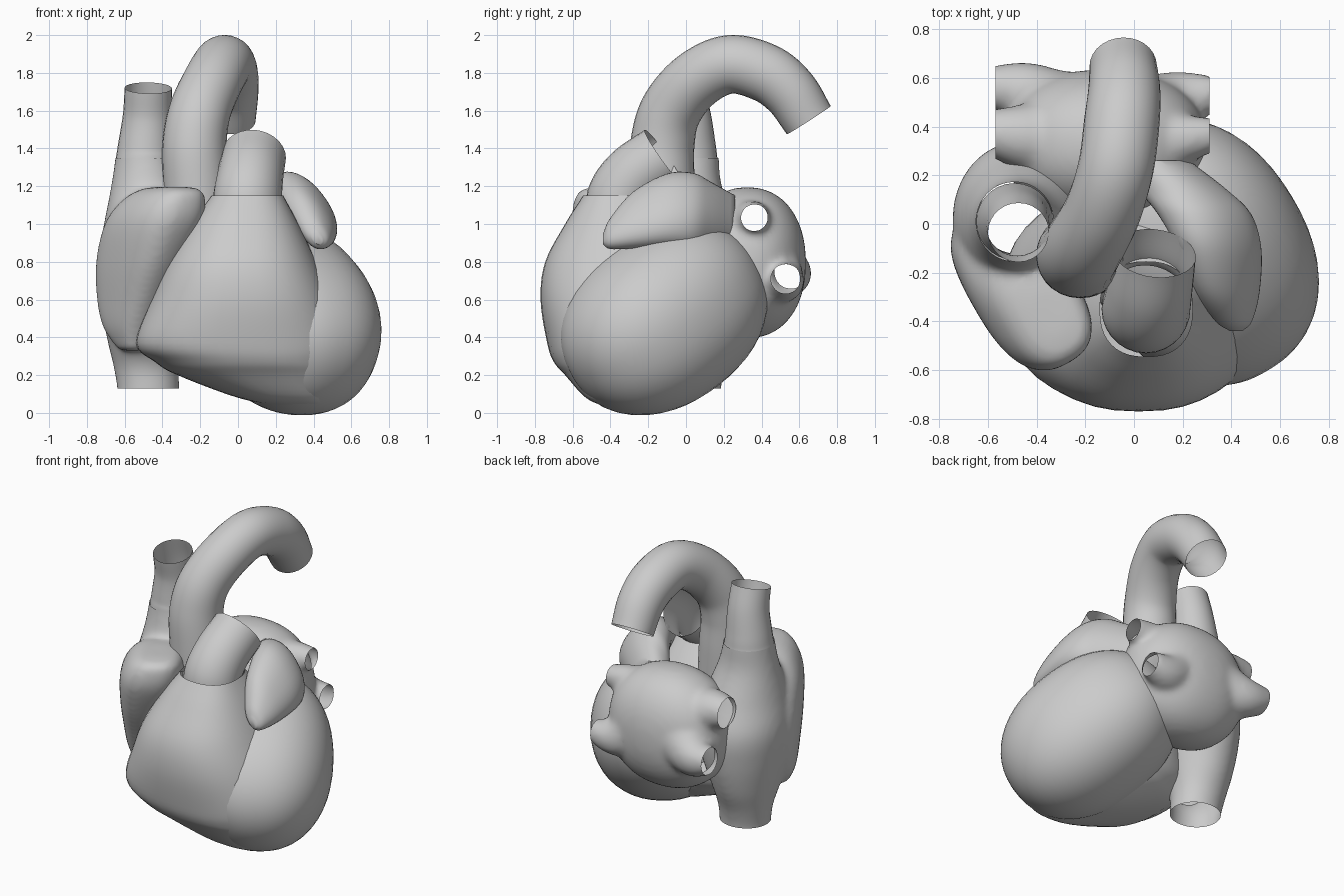
import bpy, bmesh, math
from mathutils import Vector

if "Cube" in bpy.data.objects:
    bpy.data.objects.remove(bpy.data.objects["Cube"])

X, Y, Z = Vector((1, 0, 0)), Vector((0, 1, 0)), Vector((0, 0, 1))


def smooth_rows(rows, steps=5):
    """Catmull-Rom interpolation through tuples of numbers."""
    ext = [[2 * a - b for a, b in zip(rows[0], rows[1])], *rows,
           [2 * a - b for a, b in zip(rows[-1], rows[-2])]]
    out = []
    for i in range(1, len(ext) - 2):
        for s in range(steps):
            t = s / steps
            out.append([b + 0.5 * t * (c - a + t * (2 * a - 5 * b + 4 * c - d + t * (3 * (b - c) + d - a)))
                        for a, b, c, d in zip(*ext[i - 1:i + 3])])
    return out + [list(rows[-1])]


def finish(name, bm, angle=50):
    bmesh.ops.recalc_face_normals(bm, faces=bm.faces)
    mesh = bpy.data.meshes.new(name)
    bm.to_mesh(mesh)
    bm.free()
    ob = bpy.data.objects.new(name, mesh)
    bpy.context.collection.objects.link(ob)
    bpy.ops.object.select_all(action='DESELECT')
    ob.select_set(True)
    bpy.context.view_layer.objects.active = ob
    bpy.ops.object.shade_smooth_by_angle(angle=math.radians(angle))
    return ob


def skin(name, rings, p=2.0, cap_start=False, cap_end=False, n=40):
    """Bridge superelliptic rings given as (centre, half-axis u, half-axis v)."""
    bm = bmesh.new()
    loops = []
    for c, u, v in rings:
        loop = []
        for k in range(n):
            a = 2 * math.pi * k / n
            cu, sv = math.cos(a), math.sin(a)
            cu = math.copysign(abs(cu) ** (2 / p), cu)
            sv = math.copysign(abs(sv) ** (2 / p), sv)
            loop.append(bm.verts.new(c + u * cu + v * sv))
        loops.append(loop)
    for a, b in zip(loops, loops[1:]):
        for k in range(n):
            bm.faces.new((a[k], a[(k + 1) % n], b[(k + 1) % n], b[k]))
    if cap_start:
        bm.faces.new(loops[0])
    if cap_end:
        bm.faces.new(loops[-1])
    return finish(name, bm)


def stack(name, rows, u=X, v=Y, **kw):
    """Loft of horizontal sections (z, cx, cy, half size u, half size v)."""
    return skin(name, [(Vector((cx, cy, z)), u * max(a, .01), v * max(b, .01))
                       for z, cx, cy, a, b in smooth_rows(rows)], **kw)


def tube(name, rows, ref=X, **kw):
    """Vessel along (x, y, z, radius) points."""
    pts = smooth_rows(rows, 8)
    rings = []
    for i, q in enumerate(pts):
        t = Vector(pts[min(i + 1, len(pts) - 1)][:3]) - Vector(pts[max(i - 1, 0)][:3])
        v = t.cross(ref).normalized()
        u = v.cross(t).normalized()
        rings.append((Vector(q[:3]), u * q[3], v * q[3]))
    return skin(name, rings, n=28, **kw)


def ellipsoid(name, centre, radii, axis=Z, p=2.2):
    bm = bmesh.new()
    bmesh.ops.create_uvsphere(bm, u_segments=48, v_segments=28, radius=1)
    rot = axis.to_track_quat('Z', 'Y')
    for v in bm.verts:
        full = v.co / sum(abs(c) ** p for c in v.co) ** (1 / p)
        v.co = rot @ Vector([a * b for a, b in zip(full, radii)]) + Vector(centre)
    return finish(name, bm)


def fuse(name, parts, cuts, voxel=.018, rounds=12):
    """Melt closed parts into one skin, then slice its vessel ends open."""
    bm = bmesh.new()
    for ob in parts:
        bm.from_mesh(ob.data)
        bpy.data.objects.remove(ob)
    ob = finish("blend", bm)
    mod = ob.modifiers.new("remesh", 'REMESH')
    mod.mode, mod.voxel_size = 'VOXEL', voxel
    mod = ob.modifiers.new("smooth", 'SMOOTH')
    mod.factor, mod.iterations = .5, rounds
    bm = bmesh.new()
    bm.from_object(ob, bpy.context.evaluated_depsgraph_get())
    bpy.data.objects.remove(ob)
    for co, no in cuts:
        bmesh.ops.bisect_plane(bm, geom=bm.verts[:] + bm.edges[:] + bm.faces[:],
                               plane_co=co, plane_no=no, clear_outer=True)
    return finish(name, bm)


# Ventricles
ellipsoid("left_ventricle", (.262, -.117, .50), (.45, .45, .59), Vector((.43, -.71, -.55)))
stack("right_ventricle", [
    (.03, .36, -.30, .11, .12), (.08, .26, -.29, .26, .24), (.2, .12, -.29, .44, .35),
    (.27, .06, -.30, .50, .40), (.37, .015, -.30, .555, .435), (.6, .02, -.30, .48, .47),
    (.8, .02, -.31, .395, .435), (1.0, .035, -.33, .285, .31), (1.15, .05, -.35, .19, .195)],
    p=2.4, cap_start=True)

# Right atrium with the lower vein stub and its slanted front lobe
body = stack("body", [
    (.05, -.475, .03, .165, .155), (.13, -.475, .03, .165, .155), (.25, -.485, .04, .175, .175),
    (.4, -.485, .03, .21, .245), (.6, -.47, .03, .26, .295), (.8, -.47, .02, .275, .315),
    (1.0, -.46, -.01, .25, .275), (1.2, -.48, .0, .192, .19), (1.35, -.49, .01, .16, .165),
    (1.43, -.49, .01, .155, .16)], cap_start=True, cap_end=True)
lobe = stack("lobe", [
    (.33, -.56, -.22, .08, .06), (.45, -.575, -.19, .17, .11), (.6, -.565, -.20, .24, .135),
    (.8, -.525, -.24, .305, .165), (1.0, -.45, -.29, .32, .20), (1.12, -.395, -.33, .27, .18),
    (1.18, -.36, -.36, .20, .13), (1.197, -.35, -.37, .10, .06)],
    u=Vector((.5, -.87, 0)), v=Vector((.87, .5, 0)), p=2.6, cap_start=True, cap_end=True)
fuse("right_atrium", [body, lobe], [((0, 0, .13), -Z), ((0, 0, 1.35), Z)])

# Left atrium with four flared veins
parts = [ellipsoid("body", (-.12, .325, .795), (.42, .31, .40))]
for tip, r in (((.34, .37, 1.04), .065), ((.34, .535, .72), .072),
               ((-.61, .38, 1.02), .09), ((-.61, .565, .76), .08)):
    tip, root = Vector(tip), Vector((-.12, .32, .82))
    side = math.copysign(1, tip.x + .12)
    mid = tip - Vector((.14 * side, .02, .02))
    parts.append(tube("vein", [(*root.lerp(tip, .3), .26), (*root.lerp(mid, .72), .18),
                               (*mid, r + .045), (*tip, r)], ref=Z, cap_start=True, cap_end=True))
fuse("left_atrium", parts, [((.31, 0, 0), X), ((-.57, 0, 0), -X)])

# Left atrial lobe: a slanted flap lofted from front to back
d, t = Vector((.6, 0, -.8)), Vector((.8, 0, .6))
flap = [(-.44, .42, .92, .03, .02), (-.40, .41, .95, .09, .06), (-.28, .385, 1.02, .17, .095),
        (-.1, .35, 1.07, .22, .13), (.04, .29, 1.06, .225, .16), (.14, .20, 1.03, .19, .17),
        (.26, .08, 1.0, .15, .14)]
skin("left_atrial_lobe", [(Vector((x, y, z)), d * a, t * b) for y, x, z, a, b in smooth_rows(flap)],
     p=2.2, cap_start=True, cap_end=True)

# Great vessels
tube("upper_vein", [(-.49, .01, 1.34, .158), (-.488, .01, 1.41, .148), (-.478, .0, 1.57, .132),
                    (-.475, -.035, 1.72, .125)])
tube("pulmonary_trunk", [(.05, -.34, 1.0, .18), (.05, -.345, 1.13, .182),
                         (.065, -.27, 1.25, .175), (.085, -.12, 1.36, .17)])
tube("aorta", [(-.2, -.13, .9, .17), (-.22, -.13, 1.2, .175), (-.23, -.125, 1.42, .17),
               (-.2, -.08, 1.6, .163), (-.13, .05, 1.76, .157), (-.075, .23, 1.845, .155),
               (-.05, .42, 1.80, .155), (-.04, .55, 1.70, .148), (-.045, .65, 1.55, .138)])
